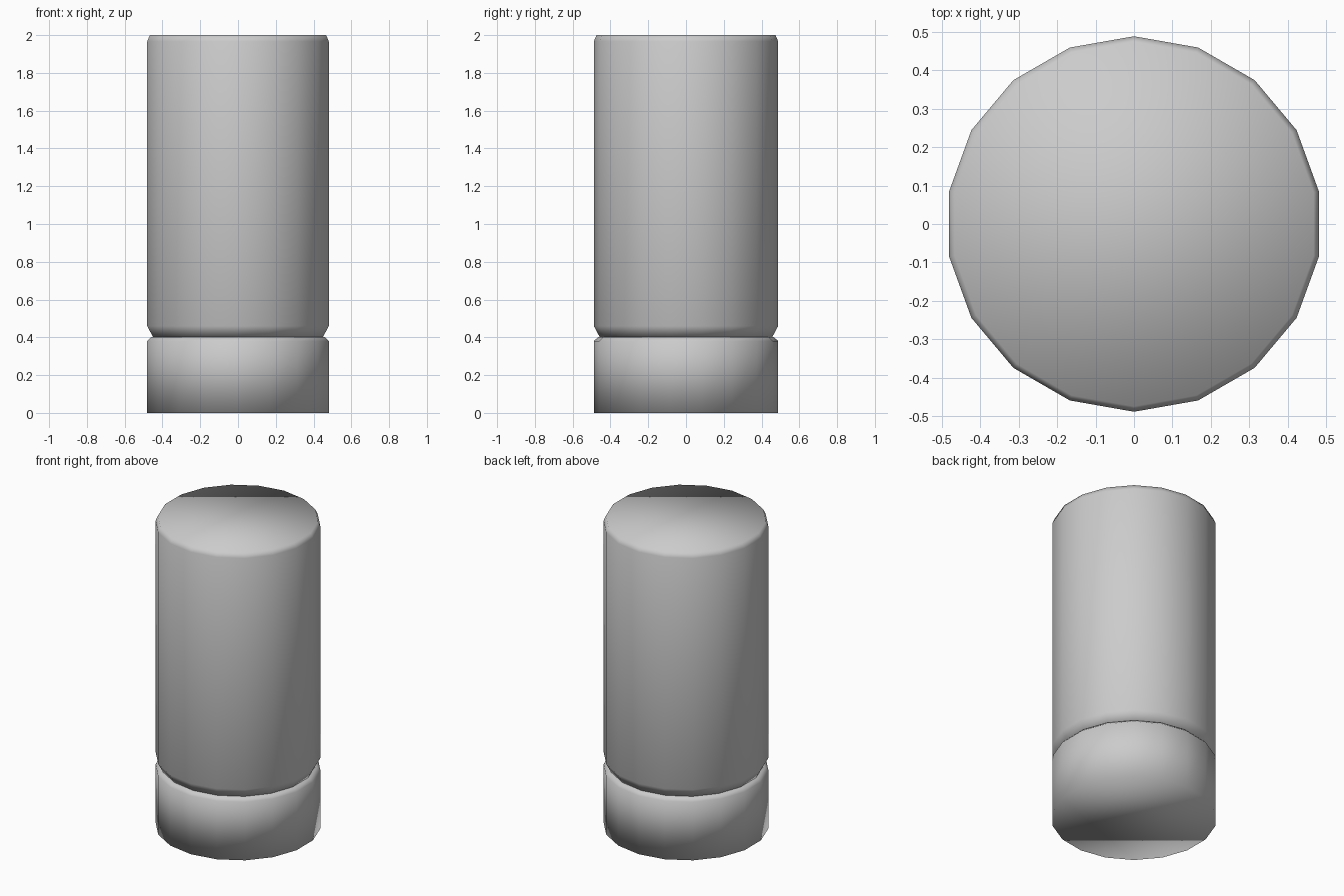
import bpy, bmesh, math

if "Cube" in bpy.data.objects:
    bpy.data.objects.remove(bpy.data.objects["Cube"])

SIDES = 18


def turned_part(name, profile):
    """Capped solid of revolution from (radius, z) pairs, bottom to top."""
    bm = bmesh.new()
    rings = []
    for r, z in profile:
        ring = []
        for i in range(SIDES):
            a = math.pi / 2 + 2 * math.pi * i / SIDES
            ring.append(bm.verts.new((r * math.cos(a), r * math.sin(a), z)))
        rings.append(ring)
    for low, high in zip(rings, rings[1:]):
        for i in range(SIDES):
            j = (i + 1) % SIDES
            bm.faces.new((low[i], low[j], high[j], high[i]))
    bm.faces.new(rings[0][::-1])
    bm.faces.new(rings[-1])
    for f in bm.faces:
        f.smooth = True
    mesh = bpy.data.meshes.new(name)
    bm.to_mesh(mesh)
    bm.free()
    obj = bpy.data.objects.new(name, mesh)
    bpy.context.collection.objects.link(obj)
    return obj


# Short base with a small chamfer on its top rim
turned_part("base", [(0.488, 0.0), (0.488, 0.38), (0.465, 0.402)])

# Tall body, tapered at the groove and chamfered at the top
turned_part("body", [(0.457, 0.402), (0.488, 0.46), (0.488, 1.967), (0.474, 2.0)])
